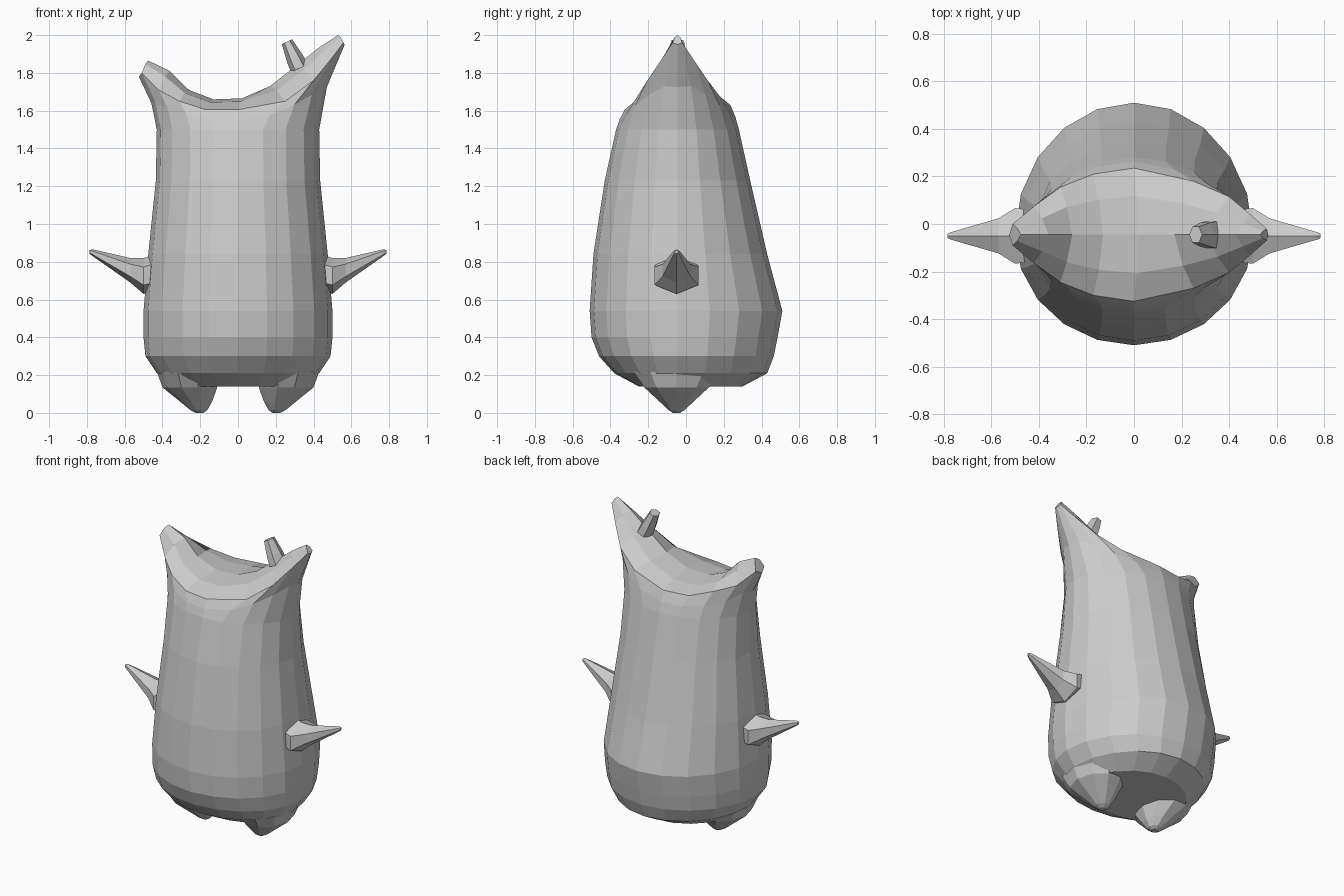
import bpy, bmesh
from math import cos, sin, pi
from mathutils import Vector

if "Cube" in bpy.data.objects:
    bpy.data.objects.remove(bpy.data.objects["Cube"])

N = 20
YC = -0.045


def finish(name, bm):
    bmesh.ops.recalc_face_normals(bm, faces=bm.faces)
    me = bpy.data.meshes.new(name)
    bm.to_mesh(me)
    bm.free()
    ob = bpy.data.objects.new(name, me)
    bpy.context.collection.objects.link(ob)
    return ob


def bridge(bm, a, b):
    n = len(a)
    for i in range(n):
        j = (i + 1) % n
        bm.faces.new((a[i], a[j], b[j], b[i]))


def loft(name, rings):
    bm = bmesh.new()
    vs = [[bm.verts.new(p) for p in r] for r in rings]
    for a, b in zip(vs, vs[1:]):
        bridge(bm, a, b)
    bm.faces.new(vs[0])
    bm.faces.new(vs[-1])
    return finish(name, bm)


# body rings: z, half width, front y, back y
profile = [(.14, .34, -.25, .30), (.21, .43, -.38, .43), (.30, .49, -.46, .465),
           (.40, .50, -.50, .485), (.54, .50, -.51, .51), (.84, .475, -.49, .43),
           (1.23, .435, -.43, .34), (1.5, .43, -.37, .28)]


def body_ring(z, rx, yf, yb):
    pts = []
    for i in range(N):
        t = 2 * pi * i / N
        s = sin(t)
        pts.append(Vector((rx * cos(t), YC + s * ((yb - YC) if s > 0 else (YC - yf)), z)))
    return pts


rings = [body_ring(*p) for p in profile]

# rim of the saddle-shaped top, right horn to left horn: x, half depth, z
rim_half = [(.565, 0, 1.95), (.558, .025, 1.96), (.49, .085, 1.87), (.40, .16, 1.76),
            (.25, .225, 1.65), (0, .28, 1.605), (-.17, .255, 1.605),
            (-.31, .20, 1.65), (-.42, .12, 1.71), (-.51, .045, 1.80), (-.525, 0, 1.78)]
# centre ridge joining the two horn tips: x, z
ridge = [(.53, 2.0), (.43, 1.935), (.31, 1.84), (.17, 1.73), (.02, 1.665),
         (-.13, 1.66), (-.26, 1.71), (-.36, 1.81), (-.475, 1.865)]
rim = []
for i in range(N):
    x, d, z = rim_half[i if i <= N // 2 else N - i]
    rim.append(Vector((x, YC + (d if i <= N // 2 else -d), z + (.025 if 3 < i < 8 else 0))))
mid = [Vector((a.x + (b.x - a.x) * .3, a.y + (b.y - a.y) * .4, a.z + (b.z - a.z) * .5))
       for a, b in zip(rings[-1], rim)]
rings += [mid, rim]

bm = bmesh.new()
vs = [[bm.verts.new(p) for p in r] for r in rings]
for a, b in zip(vs, vs[1:]):
    bridge(bm, a, b)
bm.faces.new(vs[0])
# cap columns run from the back rim over the ridge to the front rim
cols = []
for k in range(1, N // 2):
    back, front = vs[-1][k], vs[-1][N - k]
    rx, rz = ridge[k - 1]
    top = Vector((rx, YC, rz))

    def shoulder(v):
        return bm.verts.new((v.co.x * .45 + rx * .55, v.co.y * .58 + YC * .42,
                             v.co.z * .28 + rz * .72))
    cols.append([back, shoulder(back), bm.verts.new(top), shoulder(front), front])
for a, b in zip(cols, cols[1:]):
    for j in range(4):
        bm.faces.new((a[j], a[j + 1], b[j + 1], b[j]))
bm.faces.new([vs[-1][0]] + cols[0])
bm.faces.new([vs[-1][N // 2]] + cols[-1])
finish("body", bm)

for side, label in ((1, "right"), (-1, "left")):
    # arms: x, centre z, half depth, half height
    arm = [(.42, .745, .125, .10), (.50, .725, .135, .095), (.57, .755, .085, .065),
           (.77, .848, .018, .018), (.785, .852, .010, .010)]
    loft(label + "_arm", [[(side * x, YC - .005 + ry * cos(pi / 6 + i * pi / 3),
                            z + rz * sin(pi / 6 + i * pi / 3)) for i in range(6)]
                          for x, z, ry, rz in arm])
    # feet: z, centre x, half width, half depth
    foot = [(.22, .27, .16, .24), (.135, .255, .145, .18), (.06, .222, .085, .095),
            (.015, .207, .045, .045), (0, .203, .02, .02)]
    loft(label + "_foot", [[(side * (cx + rx * cos(i * pi / 5)), YC - .005 + ry * sin(i * pi / 5), z)
                            for i in range(10)] for z, cx, rx, ry in foot])

# small stalk on the taller horn
axis = Vector((-.42, 0, .9)).normalized()
across = Vector((axis.z, 0, -axis.x))
stalk = []
for dist, r in ((0, .05), (.06, .045), (.155, .03)):
    c = Vector((.325, YC, 1.825)) + axis * dist
    stalk.append([c + across * r * cos(i * pi / 3) + Vector((0, r * 1.3 * sin(i * pi / 3), 0))
                  for i in range(6)])
loft("stalk", stalk)
